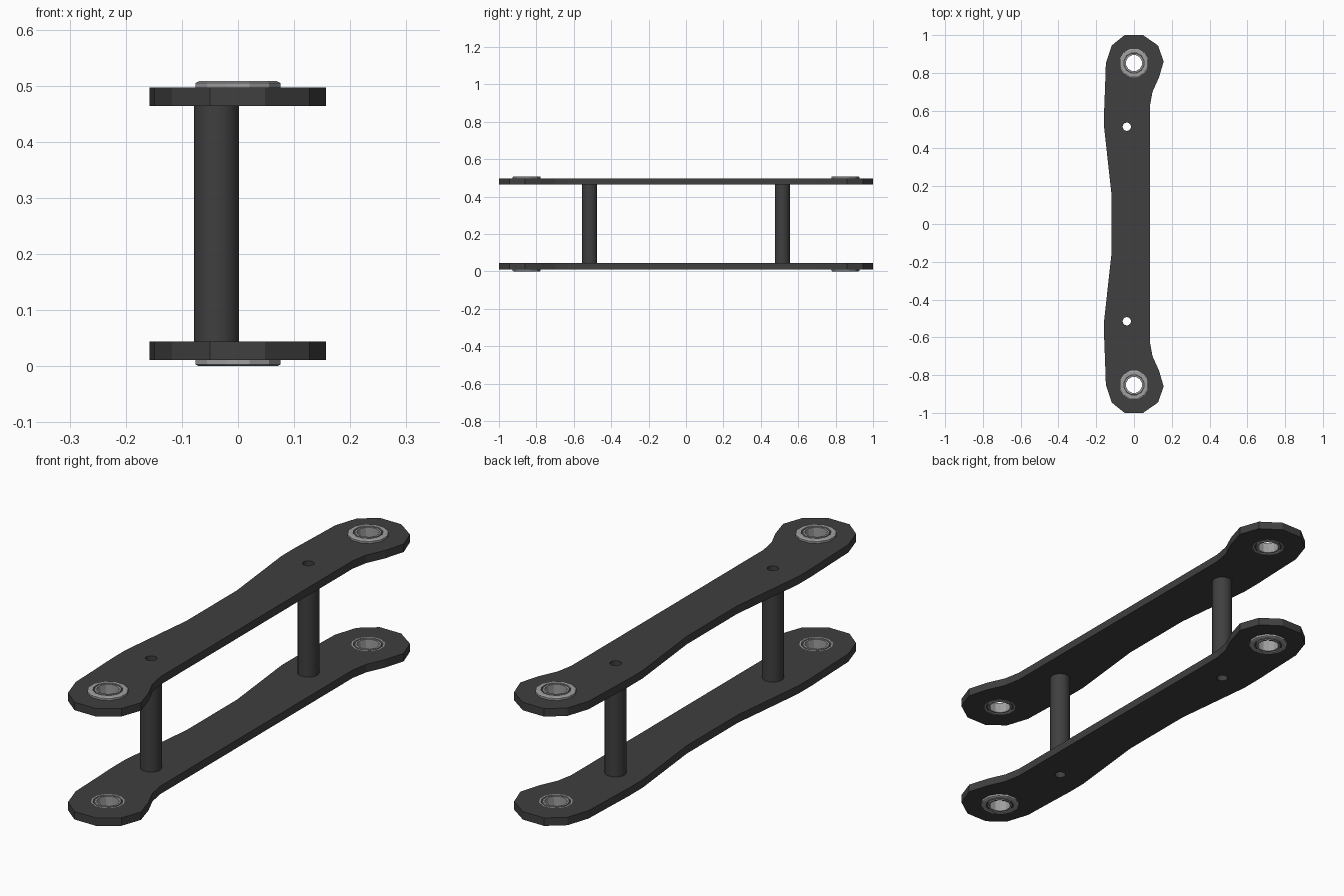
import bpy, bmesh, math

if "Cube" in bpy.data.objects:
    bpy.data.objects.remove(bpy.data.objects["Cube"])

H = 0.508                      # overall height
PLATE_Z = (0.011, 0.044)       # lower plate bottom and top
BEARING_Y, ROD_X, ROD_Y = 0.852, -0.038, 0.515


def material(name, c):
    m = bpy.data.materials.new(name)
    m.diffuse_color = (c, c, c, 1)
    m.use_nodes = True
    m.node_tree.nodes["Principled BSDF"].inputs["Base Color"].default_value = m.diffuse_color
    return m


DARK = material("dark_plate", 0.05)
STEEL = material("steel", 0.35)


def finish(bm, name, mat, smooth=None):
    bmesh.ops.recalc_face_normals(bm, faces=bm.faces)
    me = bpy.data.meshes.new(name)
    bm.to_mesh(me)
    bm.free()
    me.materials.append(mat)
    ob = bpy.data.objects.new(name, me)
    bpy.context.collection.objects.link(ob)
    if smooth:
        bpy.ops.object.select_all(action='DESELECT')
        ob.select_set(True)
        bpy.context.view_layer.objects.active = ob
        bpy.ops.object.shade_smooth_by_angle(angle=math.radians(smooth))
    return ob


def circle(cx, cy, r, n):
    return [(cx + r * math.cos(2 * math.pi * (i + .5) / n),
             cy + r * math.sin(2 * math.pi * (i + .5) / n)) for i in range(n)]


def plate(name, z0, z1):
    # half outline, mirrored across y = 0
    half = [(0.085, 0.63), (0.098, 0.70), (0.132, 0.775), (0.157, 0.86),
            (0.127, 0.945), (0.048, 1.0), (-0.05, 1.0), (-0.118, 0.945),
            (-0.149, 0.85), (-0.153, 0.73), (-0.158, 0.60), (-0.158, 0.51),
            (-0.12, 0.165)]
    loops = [half + [(x, -y) for x, y in reversed(half)]]
    for s in (1, -1):
        loops.append(circle(0, s * BEARING_Y, 0.064, 12))
        loops.append(circle(ROD_X, s * ROD_Y, 0.022, 16))
    bm = bmesh.new()
    for pts in loops:
        vs = [bm.verts.new((x, y, z0)) for x, y in pts]
        for a, b in zip(vs, vs[1:] + vs[:1]):
            bm.edges.new((a, b))
    bmesh.ops.triangle_fill(bm, edges=bm.edges[:], use_beauty=True)
    ext = bmesh.ops.extrude_face_region(bm, geom=bm.faces[:], use_keep_orig=True)
    for v in ext['geom']:
        if isinstance(v, bmesh.types.BMVert):
            v.co.z = z1
    return finish(bm, name, DARK)


def lathe(name, profile, cx, cy, n, mat, smooth=None):
    # closed (radius, z) profile turned around a vertical axis
    bm = bmesh.new()
    rings = [[bm.verts.new((x, y, z)) for x, y in circle(cx, cy, r, n)]
             for r, z in profile]
    for a, b in zip(rings, rings[1:] + rings[:1]):
        for i in range(n):
            j = (i + 1) % n
            bm.faces.new((a[i], a[j], b[j], b[i]))
    return finish(bm, name, mat, smooth)


# flanged bearing profiles for the lower plate (flange at the bottom)
z0, z1 = PLATE_Z
outer_race = [(0.072, 0), (0.078, 0.003), (0.078, z0), (0.064, z0),
              (0.064, z1), (0.057, z1), (0.057, 0)]
inner_race = [(0.051, 0), (0.051, z1), (0.043, z1), (0.043, 0)]
shield = [(0.057, 0.005), (0.057, z1 - 0.005), (0.051, z1 - 0.005), (0.051, 0.005)]

for level in ("lower", "upper"):
    def flip(z, up=(level == "upper")):
        return H - z if up else z
    plate(level + "_plate", *sorted((flip(z0), flip(z1))))
    for s, side in ((-1, "front"), (1, "back")):
        for part, prof in (("outer_race", outer_race), ("inner_race", inner_race),
                           ("shield", shield)):
            lathe(f"{level}_{side}_bearing_{part}", [(r, flip(z)) for r, z in prof],
                  0, s * BEARING_Y, 12, DARK if part == "shield" else STEEL)

# hollow spacer tubes between the plates
for s, side in ((-1, "front"), (1, "back")):
    lathe(side + "_spacer", [(0.041, z1), (0.041, H - z1), (0.022, H - z1), (0.022, z1)],
          ROD_X, s * ROD_Y, 16, DARK, 40)
